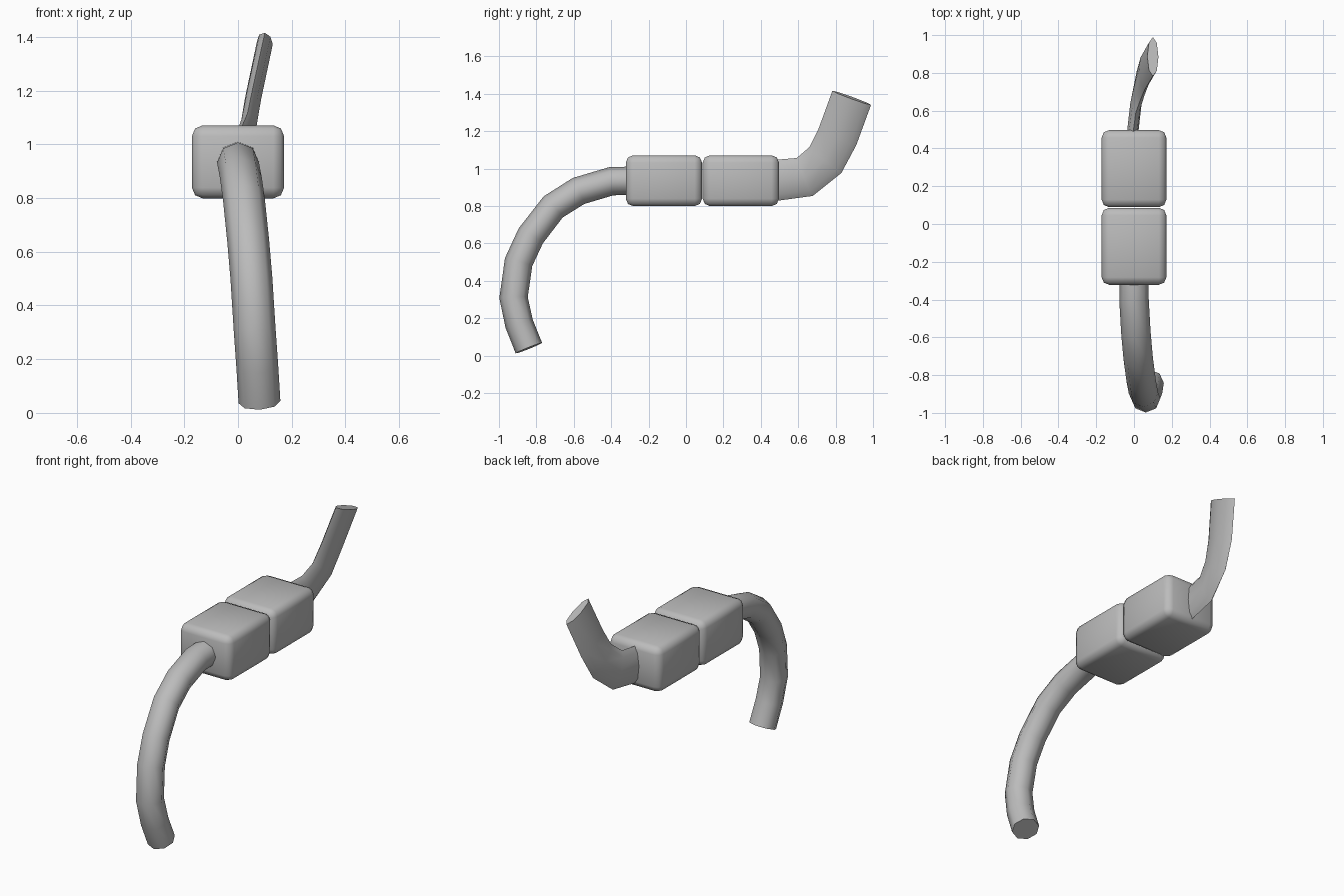
import bpy
import bmesh
from math import cos, sin, tau
from mathutils import Vector

cube = bpy.data.objects.get("Cube")
if cube:
    bpy.data.objects.remove(cube, do_unlink=True)

grey = bpy.data.materials.new("plain_grey")
grey.use_nodes = True
colour = (0.5, 0.5, 0.5, 1)
grey.diffuse_color = colour
grey.node_tree.nodes["Principled BSDF"].inputs["Base Color"].default_value = colour


def add_object(name, bm, angle):
    """Turn a bmesh into a smooth-shaded grey object."""
    bmesh.ops.recalc_face_normals(bm, faces=bm.faces)
    mesh = bpy.data.meshes.new(name)
    bm.to_mesh(mesh)
    bm.free()
    mesh.materials.append(grey)
    obj = bpy.data.objects.new(name, mesh)
    bpy.context.collection.objects.link(obj)
    bpy.ops.object.select_all(action="DESELECT")
    obj.select_set(True)
    bpy.context.view_layer.objects.active = obj
    bpy.ops.object.shade_smooth_by_angle(angle=angle)


def block(name, y):
    """Box with softened edges."""
    bm = bmesh.new()
    bmesh.ops.create_cube(bm, size=1)
    bmesh.ops.scale(bm, vec=(0.343, 0.408, 0.272), verts=bm.verts)
    bmesh.ops.translate(bm, vec=(0, y, 0.935), verts=bm.verts)
    bmesh.ops.bevel(bm, geom=bm.edges[:], offset=0.04, segments=2,
                    profile=0.5, affect="EDGES")
    add_object(name, bm, 0.9)


def tube(name, path, width, height, sides=8):
    """Capped elliptical tube swept along a path."""
    points = [Vector(p) for p in path]
    last = len(points) - 1
    bm = bmesh.new()
    rings = []
    for i, p in enumerate(points):
        ahead = (points[min(i + 1, last)] - p).normalized()
        behind = (p - points[max(i - 1, 0)]).normalized()
        tangent = (ahead + behind).normalized()
        side = Vector((1, 0, 0))
        side = (side - tangent * side.dot(tangent)).normalized()
        up = side.cross(tangent)
        ring = []
        for k in range(sides):
            a = tau * k / sides
            ring.append(bm.verts.new(p + side * cos(a) * width + up * sin(a) * height))
        rings.append(ring)
    for r, s in zip(rings, rings[1:]):
        for k in range(sides):
            n = (k + 1) % sides
            bm.faces.new((r[k], r[n], s[n], s[k]))
    bm.faces.new(rings[0])
    bm.faces.new(rings[-1])
    add_object(name, bm, 1.1)


# Two body blocks, end to end
block("front_block", -0.118)
block("rear_block", 0.293)

# Round hose drooping at the front
tube("front_hose", [
    (0, -0.28, 0.935), (0, -0.4, 0.932), (0.01, -0.575, 0.88),
    (0.022, -0.71, 0.795), (0.038, -0.83, 0.64), (0.05, -0.895, 0.5),
    (0.062, -0.922, 0.31), (0.072, -0.892, 0.17), (0.08, -0.84, 0.04),
], 0.078, 0.076)

# Flattened tail rising at the back
tube("rear_tail", [
    (-0.01, 0.46, 0.935), (0.01, 0.635, 0.955), (0.035, 0.745, 1.045),
    (0.056, 0.81, 1.17), (0.1, 0.886, 1.378),
], 0.03, 0.11)
